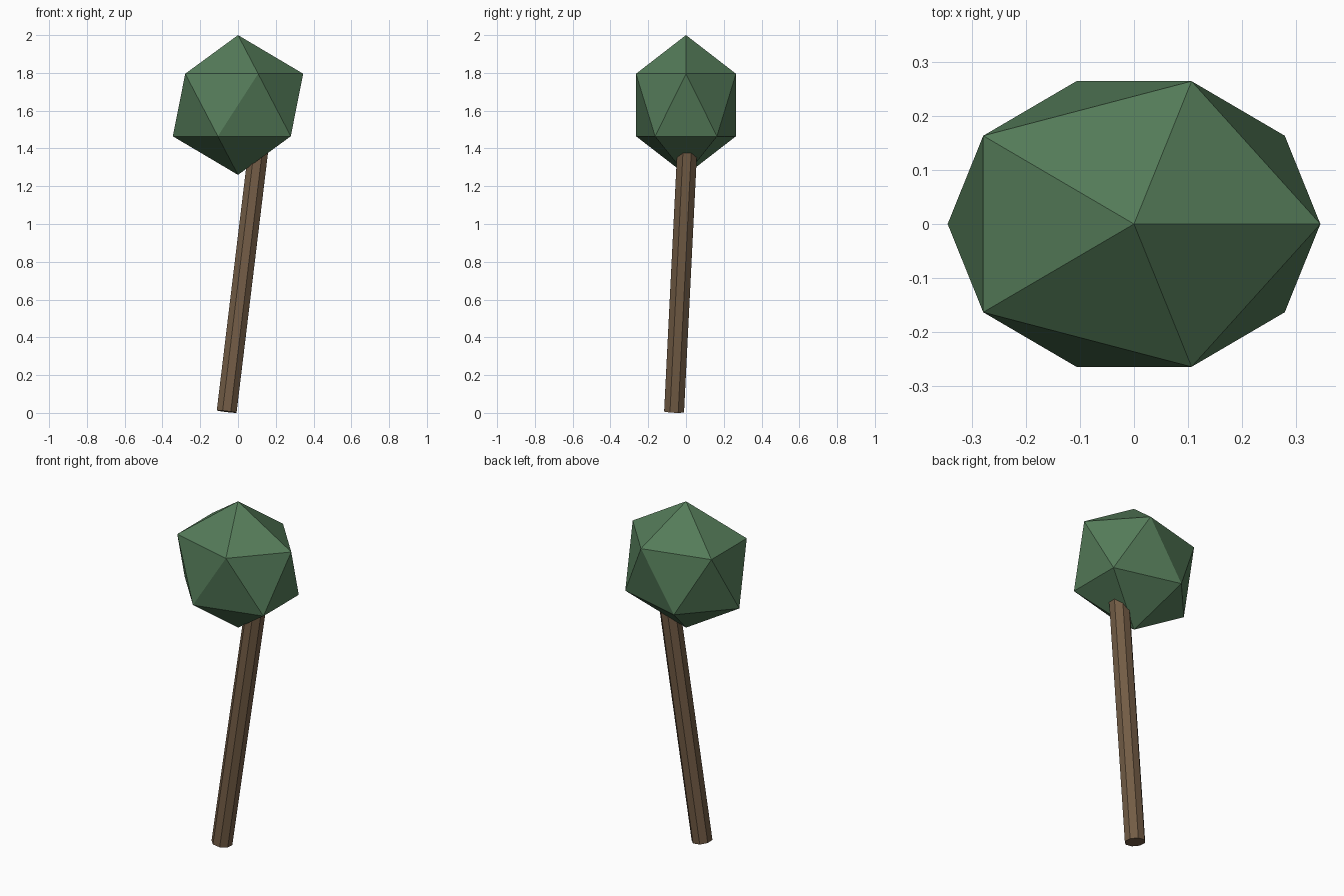
import bpy
import math
from mathutils import Vector

if "Cube" in bpy.data.objects:
    bpy.data.objects.remove(bpy.data.objects["Cube"])


def paint(obj, name, rgb):
    mat = bpy.data.materials.new(name)
    mat.diffuse_color = (*rgb, 1)
    mat.use_nodes = True
    mat.node_tree.nodes["Principled BSDF"].inputs["Base Color"].default_value = mat.diffuse_color
    obj.data.materials.append(mat)


# Foliage: stretched icosahedron
bpy.ops.mesh.primitive_ico_sphere_add(subdivisions=1, radius=1, location=(0, 0, 1.63))
foliage = bpy.context.object
foliage.name = "foliage"
foliage.scale = (0.386, 0.311, 0.37)
paint(foliage, "leaf_green", (0.09, 0.20, 0.10))

# Trunk: leaning eight-sided post running up into the foliage
base = Vector((-0.06, -0.063, 0.007))
tip = base + Vector((0.121, 0.05, 1.0)) * 1.45
axis = tip - base
bpy.ops.mesh.primitive_cylinder_add(vertices=8, radius=0.057, depth=axis.length)
trunk = bpy.context.object
trunk.name = "trunk"
# turn flat sides to the front and right
for v in trunk.data.vertices:
    x, y = v.co.xy
    c, s = math.cos(math.pi / 8), math.sin(math.pi / 8)
    v.co.x, v.co.y = c * x - s * y, s * x + c * y
trunk.location = (base + tip) / 2
trunk.rotation_mode = 'QUATERNION'
trunk.rotation_quaternion = Vector((0, 0, 1)).rotation_difference(axis)
paint(trunk, "bark_brown", (0.17, 0.107, 0.06))
